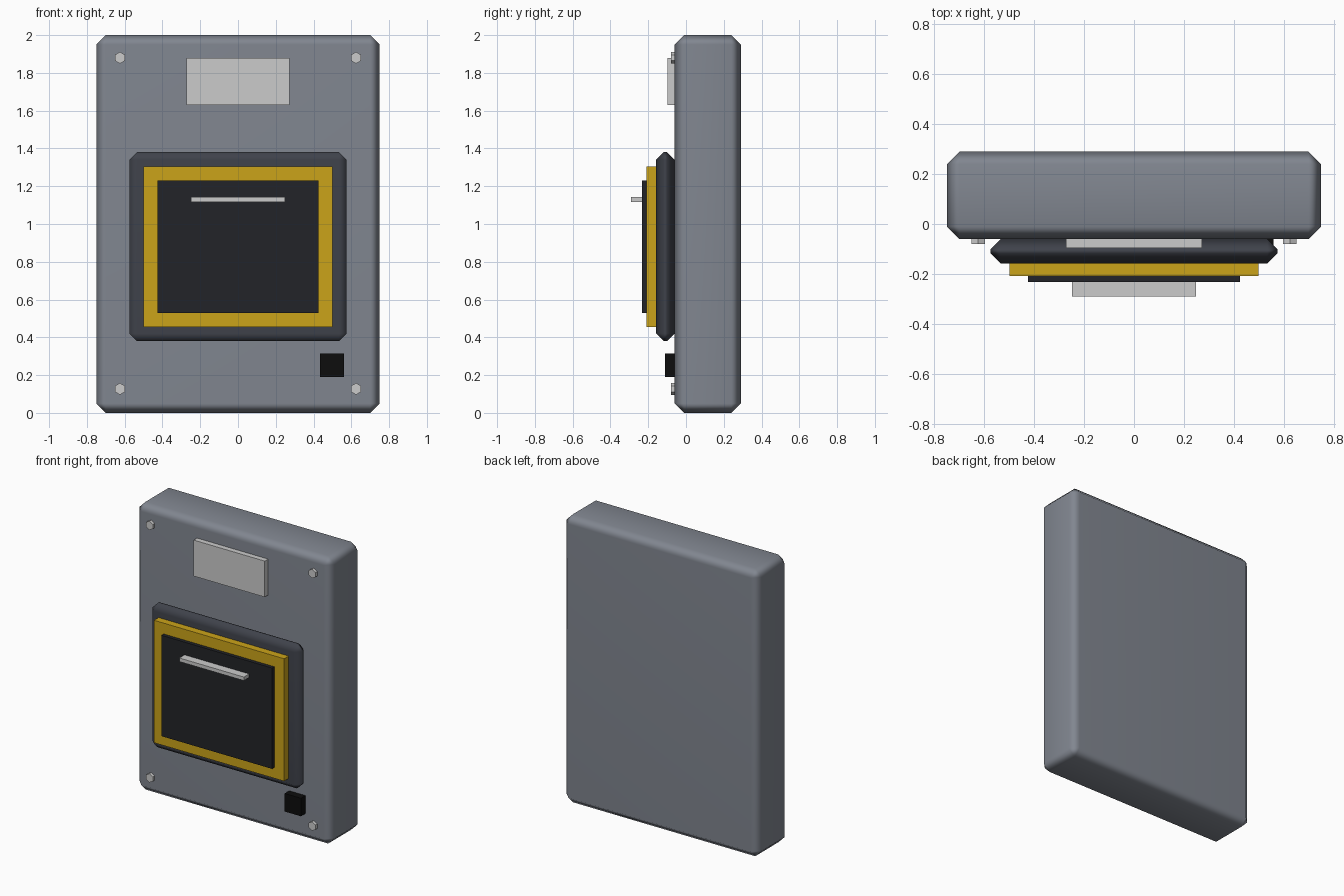
import bpy
import math

if "Cube" in bpy.data.objects:
    bpy.data.objects.remove(bpy.data.objects["Cube"])


def material(name, rgb):
    m = bpy.data.materials.new(name)
    m.diffuse_color = (*rgb, 1)
    m.use_nodes = True
    m.node_tree.nodes["Principled BSDF"].inputs["Base Color"].default_value = m.diffuse_color
    return m


STEEL = material("blue_grey_steel", (0.22, 0.24, 0.28))
DARK = material("dark_steel", (0.05, 0.055, 0.07))
YELLOW = material("yellow_paint", (0.60, 0.37, 0.01))
SHADE = material("near_black", (0.016, 0.017, 0.021))
BLACK = material("black", (0.004, 0.004, 0.004))
PALE = material("pale_metal", (0.58, 0.58, 0.60))


def box(name, x, y, z, mat, bevel=0):
    """Box from (min, max) ranges, optionally with chamfered edges."""
    spans = (x, y, z)
    bpy.ops.mesh.primitive_cube_add(size=1, location=[(a + b) / 2 for a, b in spans])
    ob = bpy.context.object
    ob.name = name
    ob.scale = [b - a for a, b in spans]
    bpy.ops.object.transform_apply(location=False, rotation=False, scale=True)
    ob.data.materials.append(mat)
    if bevel:
        mod = ob.modifiers.new("chamfer", 'BEVEL')
        mod.width = bevel
        mod.segments = 1
        bpy.ops.object.shade_smooth()
        ob.modifiers.new("flat_panels", 'WEIGHTED_NORMAL')
    return ob


FRONT = -0.06

# Main cabinet
box("cabinet_body", (-0.75, 0.75), (FRONT, 0.29), (0, 2), STEEL, 0.05)

# Stepped hatch: frame, painted surround, dark flap
box("hatch_frame", (-0.575, 0.575), (-0.158, FRONT), (0.38, 1.38), DARK, 0.04)
box("hatch_surround", (-0.5, 0.5), (-0.208, -0.158), (0.455, 1.305), YELLOW)
box("hatch_flap", (-0.425, 0.425), (-0.233, -0.2), (0.53, 1.23), SHADE)
box("hatch_handle", (-0.248, 0.248), (-0.29, -0.23), (1.117, 1.142), PALE)

# Blank sign plate and small lock box
box("sign_plate", (-0.273, 0.273), (-0.097, FRONT), (1.63, 1.88), PALE)
box("lock_box", (0.435, 0.56), (-0.11, FRONT + 0.01), (0.19, 0.315), BLACK)

# Hexagonal corner bolts
for side, x in (("left", -0.625), ("right", 0.625)):
    for level, z in (("lower", 0.127), ("upper", 1.88)):
        bpy.ops.mesh.primitive_cylinder_add(
            vertices=6, radius=0.031, depth=0.04,
            location=(x, FRONT, z), rotation=(math.pi / 2, 0, 0))
        bolt = bpy.context.object
        bolt.name = f"bolt_{level}_{side}"
        bolt.data.materials.append(PALE)
